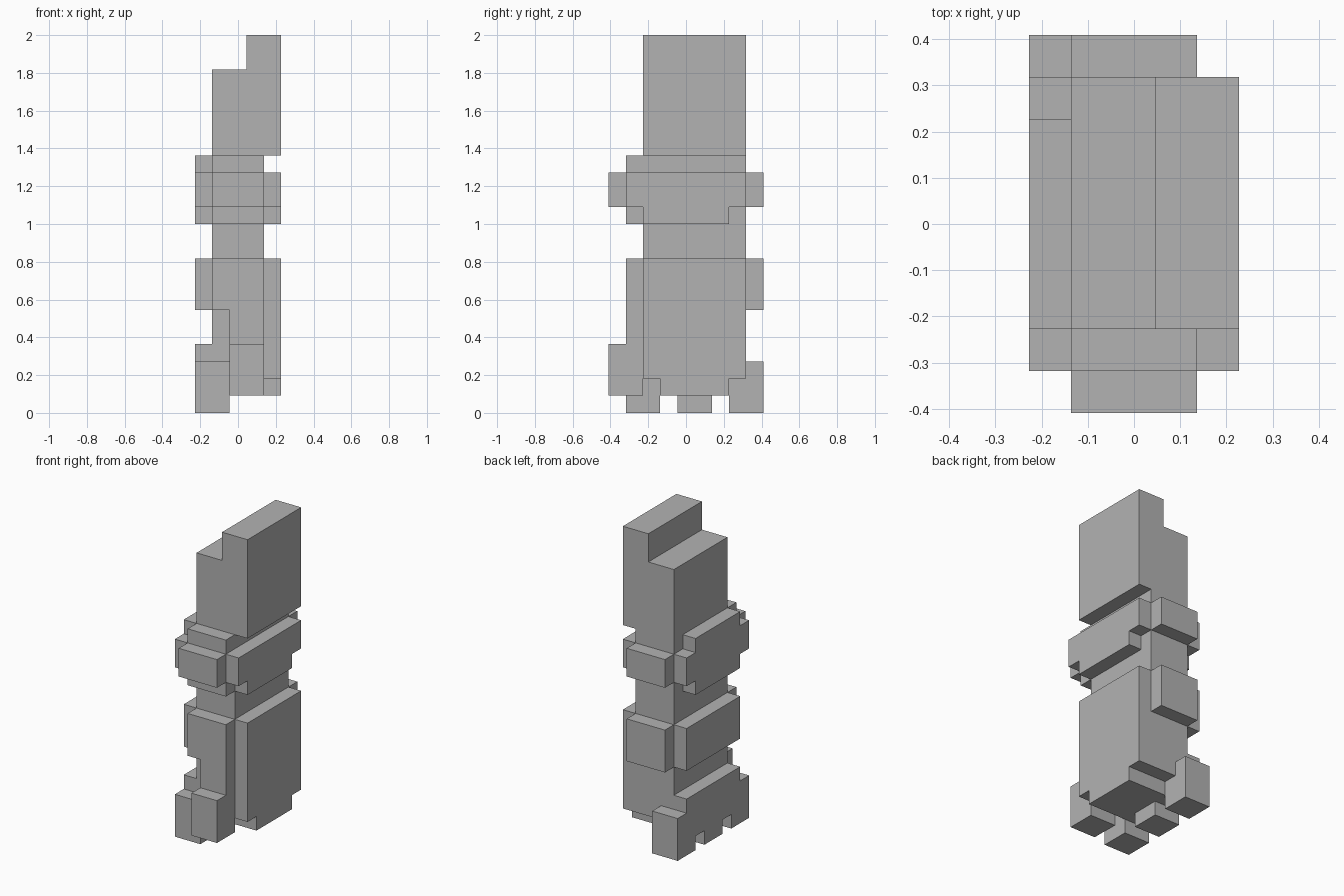
import bpy
import bmesh
from mathutils import Matrix, Vector

UNIT = 2 / 22                      # one block
ORIGIN = Vector((2.5, 4.5, 0))     # block-grid point that sits at the world origin

cube = bpy.data.objects.get("Cube")
if cube:
    bpy.data.objects.remove(cube, do_unlink=True)

# One plain colour
grey = bpy.data.materials.new("plain_grey")
grey.use_nodes = True
colour = (0.45, 0.45, 0.45, 1)
grey.diffuse_color = colour
grey.node_tree.nodes["Principled BSDF"].inputs["Base Color"].default_value = colour


def part(name, *boxes):
    """Build one object from boxes given as (x range, y range, z range) in blocks."""
    bm = bmesh.new()
    for ranges in boxes:
        low = Vector([r[0] for r in ranges])
        high = Vector([r[1] for r in ranges])
        centre = ((low + high) / 2 - ORIGIN) * UNIT
        size = (high - low) * UNIT
        bmesh.ops.create_cube(bm, size=1, matrix=Matrix.LocRotScale(centre, None, size))
    mesh = bpy.data.meshes.new(name)
    bm.to_mesh(mesh)
    bm.free()
    mesh.materials.append(grey)
    obj = bpy.data.objects.new(name, mesh)
    bpy.context.collection.objects.link(obj)


# Shared spans
LEFT, RIGHT, MID = (4, 5), (0, 1), (1, 4)
DEEP, INNER, WIDE = (2, 8), (3, 7), (1, 8)

# Central column and stepped top
part("core", (MID, DEEP, (2, 15)), (MID, INNER, (1, 2)))
part("stepped_top", ((1, 5), DEEP, (15, 20)), ((3, 5), DEEP, (20, 22)))

# Upper collar
part("collar_front_slab", (MID, (1, 2), (11, 15)))
part("collar_front_block", (MID, (0, 1), (12, 14)))
part("collar_back_block", (MID, (8, 9), (12, 14)))
for name, side in (("left", LEFT), ("right", RIGHT)):
    part("collar_" + name + "_plate", (side, WIDE, (12, 14)), (side, (2, 7), (11, 12)))
part("collar_right_ridge", (RIGHT, (2, 7), (14, 15)))

# Lower body panels
part("body_left_plate", (LEFT, DEEP, (2, 9)), (LEFT, INNER, (1, 2)))
part("body_right_block", (RIGHT, DEEP, (6, 9)))
part("body_back_block", (MID, (8, 9), (6, 9)))
part("body_front_slab", (MID, (1, 2), (6, 9)), ((2, 4), (1, 2), (1, 6)))
part("front_toe", ((2, 4), (0, 1), (1, 4)))

# Right base and its feet
FOOT = (0, 2)
part("base_right_plate", (RIGHT, DEEP, (1, 4)))
part("front_foot", (FOOT, (1, 3), (0, 2)), (FOOT, (1, 2), (2, 3)))
part("middle_foot", (FOOT, (4, 6), (0, 1)))
part("back_foot", (FOOT, (7, 9), (0, 2)), (FOOT, (8, 9), (2, 3)))
